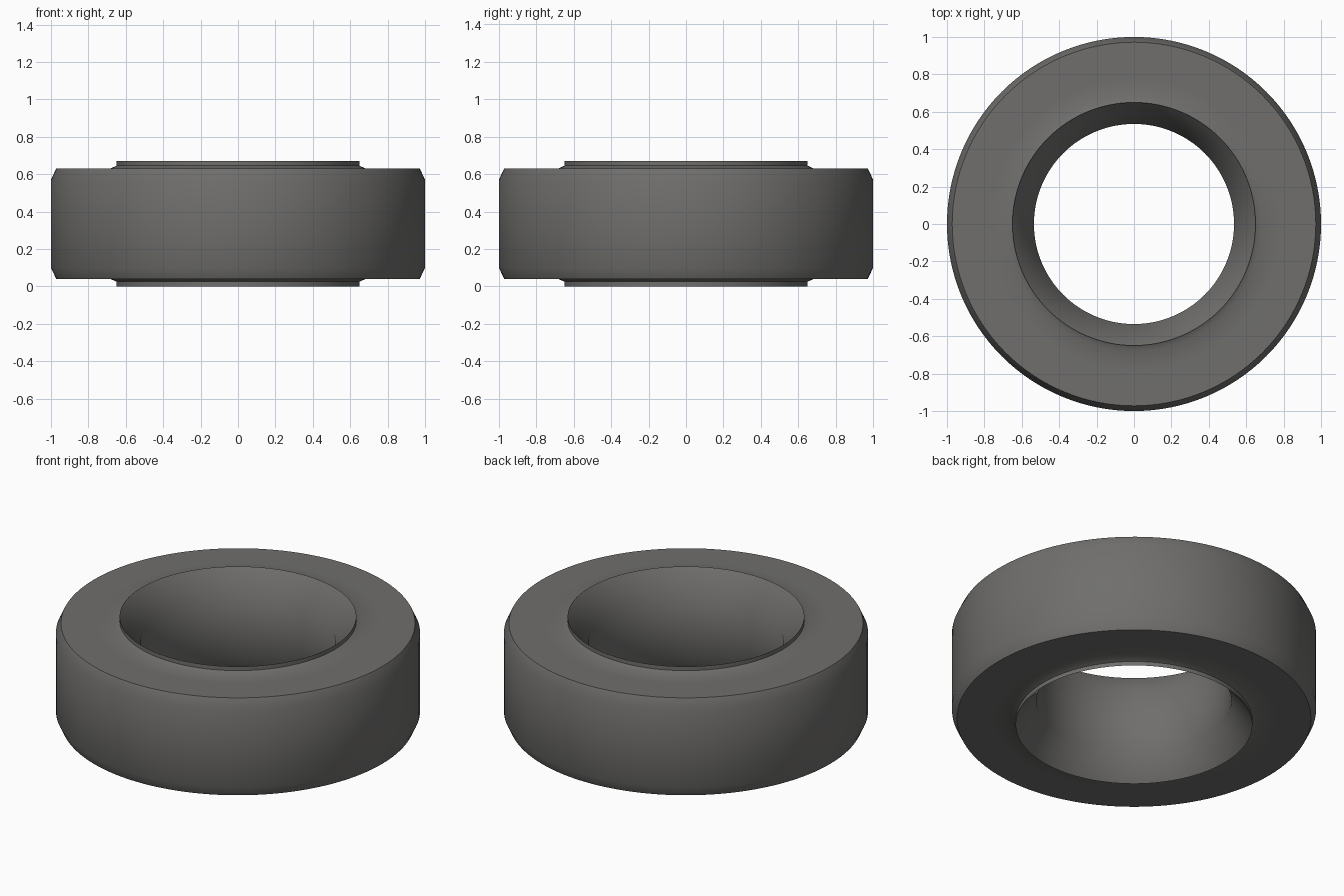
import bpy, bmesh, math

if "Cube" in bpy.data.objects:
    bpy.data.objects.remove(bpy.data.objects["Cube"])

SEGMENTS = 128
MID = 0.335  # mid height, the section mirrors about it

# Upper half of the cross-section (radius, height), outside to bore
upper = [(1.0, 0.57), (0.972, 0.63), (0.78, 0.63), (0.68, 0.631),
         (0.65, 0.645), (0.65, 0.67), (0.535, 0.52)]
profile = upper + [(r, 2 * MID - z) for r, z in reversed(upper)]

# Ring body: revolve the closed section
bm = bmesh.new()
rings = []
for i in range(SEGMENTS):
    a = 2 * math.pi * i / SEGMENTS
    rings.append([bm.verts.new((r * math.cos(a), r * math.sin(a), z)) for r, z in profile])
n = len(profile)
for i in range(SEGMENTS):
    a, b = rings[i], rings[(i + 1) % SEGMENTS]
    for j in range(n):
        k = (j + 1) % n
        bm.faces.new((a[j], a[k], b[k], b[j]))
bmesh.ops.recalc_face_normals(bm, faces=bm.faces)

mesh = bpy.data.meshes.new("ring_body")
bm.to_mesh(mesh)
bm.free()
ring = bpy.data.objects.new("ring_body", mesh)
bpy.context.collection.objects.link(ring)

# Dark grey colour
grey = bpy.data.materials.new("dark_grey")
grey.diffuse_color = (0.16, 0.157, 0.152, 1)
grey.use_nodes = True
grey.node_tree.nodes["Principled BSDF"].inputs["Base Color"].default_value = grey.diffuse_color
mesh.materials.append(grey)

# Smooth shading with sharp rims
bpy.context.view_layer.objects.active = ring
ring.select_set(True)
bpy.ops.object.shade_smooth_by_angle(angle=math.radians(62))
